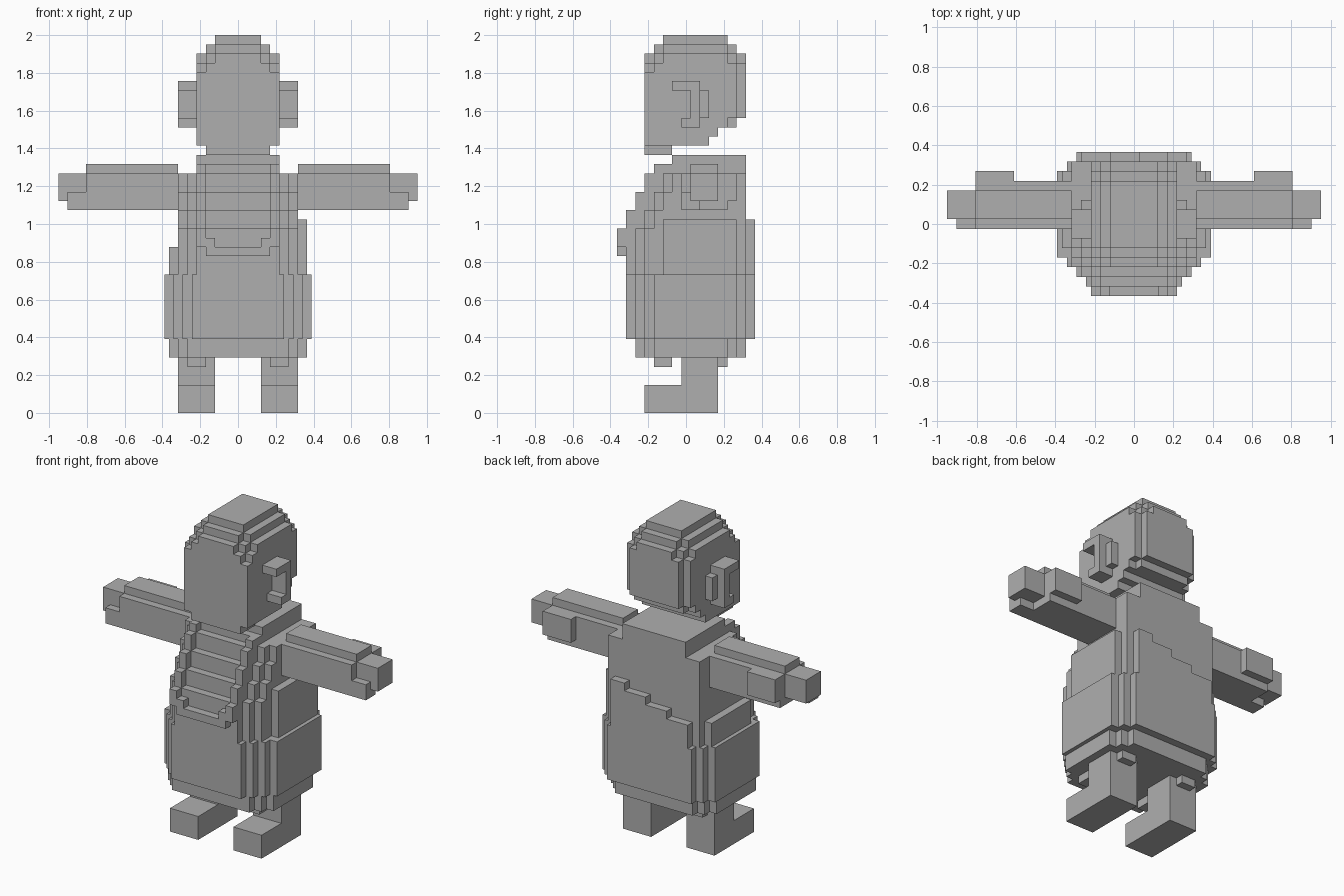
import bpy, bmesh

if "Cube" in bpy.data.objects:
    bpy.data.objects.remove(bpy.data.objects["Cube"])

V = 2 / 41  # size of one block

grey = bpy.data.materials.new("plain grey")
grey.diffuse_color = (0.43, 0.43, 0.43, 1)
grey.use_nodes = True
grey.node_tree.nodes["Principled BSDF"].inputs["Base Color"].default_value = grey.diffuse_color


def sym(w, y0, y1, z0, z1):
    """Box centred on x with half width w."""
    return (-w, w, y0, y1, z0, z1)


def mirror(boxes):
    return [(-b[1], -b[0]) + tuple(b[2:]) for b in boxes]


def build(name, boxes):
    """Fuse block-unit boxes (x0, x1, y0, y1, z0, z1) into one clean shell."""
    cells = set()
    for x0, x1, y0, y1, z0, z1 in boxes:
        for i in range(round(2 * x0), round(2 * x1)):
            for j in range(round(y0 + .5), round(y1 + .5)):
                for k in range(z0, z1):
                    cells.add((i, j, k))
    bm = bmesh.new()
    verts = {}

    def vert(p):
        if p not in verts:
            verts[p] = bm.verts.new((p[0] * V / 2, (p[1] - .5) * V, p[2] * V))
        return verts[p]

    for c in cells:
        for axis in range(3):
            for side in (0, 1):
                n = list(c)
                n[axis] += 2 * side - 1
                if tuple(n) in cells:
                    continue
                loop = []
                for a, b in ((0, 0), (1, 0), (1, 1), (0, 1)):
                    p = list(c)
                    p[axis] += side
                    p[(axis + 1) % 3] += a
                    p[(axis + 2) % 3] += b
                    loop.append(vert(tuple(p)))
                bm.faces.new(loop if side else loop[::-1])
    bmesh.ops.dissolve_limit(bm, angle_limit=0.01, verts=bm.verts[:], edges=bm.edges[:])
    me = bpy.data.meshes.new(name)
    bm.to_mesh(me)
    bm.free()
    me.materials.append(grey)
    ob = bpy.data.objects.new(name, me)
    bpy.context.collection.objects.link(ob)


# head: stepped jaw, rounded crown, narrower back plate
build("head", [
    sym(3.5, -4.5, -1.5, 28, 29),
    sym(4.5, -4.5, 2.5, 29, 30),
    sym(4.5, -4.5, 3.5, 30, 31),
    sym(4.5, -4.5, 4.5, 31, 32),
    sym(3.5, -4.5, 5.5, 31, 32),
    sym(4.5, -4.5, 5.5, 32, 37),
    sym(4.5, -3.5, 5.5, 37, 38),
    sym(4.5, -2.5, 4.5, 38, 39),
    sym(3.5, -4.5, 5.5, 37, 38),
    sym(2.5, -4.5, 5.5, 38, 39),
    sym(3.5, -3.5, 5.5, 38, 39),
    sym(3.5, 5.5, 6.5, 32, 38),
    sym(2.5, 5.5, 6.5, 38, 39),
    sym(3.5, -2.5, 4.5, 39, 40),
    sym(2.5, -3.5, 5.5, 39, 40),
    sym(2.5, -2.5, 4.5, 40, 41),
])

# ears: hooks with a thin bar behind
ear = [
    (4.5, 6.5, -1.5, 1.5, 35, 36),
    (4.5, 6.5, .5, 1.5, 32, 35),
    (4.5, 6.5, -.5, 1.5, 31, 32),
    (4.5, 5.5, 1.5, 2.5, 32, 35),
]
build("right_ear", ear)
build("left_ear", mirror(ear))

# arms: sleeve, top ridge, cuff, hand and thumb
arm = [
    (6.5, 16.5, -.5, 4.5, 22, 26),
    (6.5, 16.5, .5, 3.5, 26, 27),
    (12.5, 16.5, 4.5, 5.5, 23, 26),
    (16.5, 19.5, .5, 3.5, 23, 26),
    (16.5, 18.5, -.5, 1.5, 22, 24),
]
build("right_arm", arm)
build("left_arm", mirror(arm))

# torso: front leans back in steps, with raised rails around a sunken panel
torso = []
for z0, z1, front in ((17, 20, -7.5), (20, 22, -6.5), (22, 24, -5.5),
                      (24, 26, -4.5), (26, 27, -3.5), (27, 28, -1.5)):
    inner = min(front + 1, -1.5)
    torso.append(sym(4.5, inner, 6.5, z0, z1))
    for s in (-1, 1):
        x = sorted((s * 3.5, s * 4.5))
        torso.append((x[0], x[1], front, 6.5, max(z0, 18), z1))
    if z1 <= 26:
        torso.append(sym(5.5, min(front + 2, -2.5), 6.5, z0, z1))
        torso.append(sym(6.5, min(front + 3, -1.5), 6.5, z0, z1))
torso += [sym(3.5, -7.5, 0, 17, 18)]
torso += [(2.5, 3.5, -7.5, 0, 18, 19), (-3.5, -2.5, -7.5, 0, 18, 19)]
build("torso", torso)

# belly: wrap whose top edge climbs from left to right
belly = []
for x0, x1, top in ((-7.5, -2.5, 18), (-2.5, .5, 19), (.5, 3.5, 20), (3.5, 7.5, 21)):
    for w, front, back in ((7.5, -2.5, 5.5), (6.5, -3.5, 6.5), (5.5, -4.5, 7.5)):
        a, b = max(x0, -w), min(x1, w)
        belly.append((a, b, front, back, 15, top))
belly += [sym(6.5, -4.5, 5.5, 15, 18), sym(5.5, -5.5, 6.5, 15, 18),
          sym(4.5, -6.5, 6.5, 15, 18)]
build("belly", belly)

# skirt: wide rounded band
build("skirt", [sym(w, f, b, 8, 15) for w, f, b in
                ((8, -3.5, 5.5), (7, -4.5, 6.5), (6, -5.5, 7.5), (5, -6.5, 7.5))])

# hem: narrower band below the skirt
build("hem", [sym(w, f, b, 6, 8) for w, f, b in
              ((7.5, -3.5, 4.5), (6.5, -4.5, 5.5), (5.5, -5.5, 6.5))])

# legs with long feet and small hip blocks
leg = [
    (2.5, 6.5, -.5, 3.5, 0, 6),
    (2.5, 6.5, -4.5, 3.5, 0, 3),
    (3.5, 5.5, -3.5, -1.5, 5, 6),
    (3.5, 5.5, 3.5, 4.5, 5, 6),
]
build("right_leg", leg)
build("left_leg", mirror(leg))
